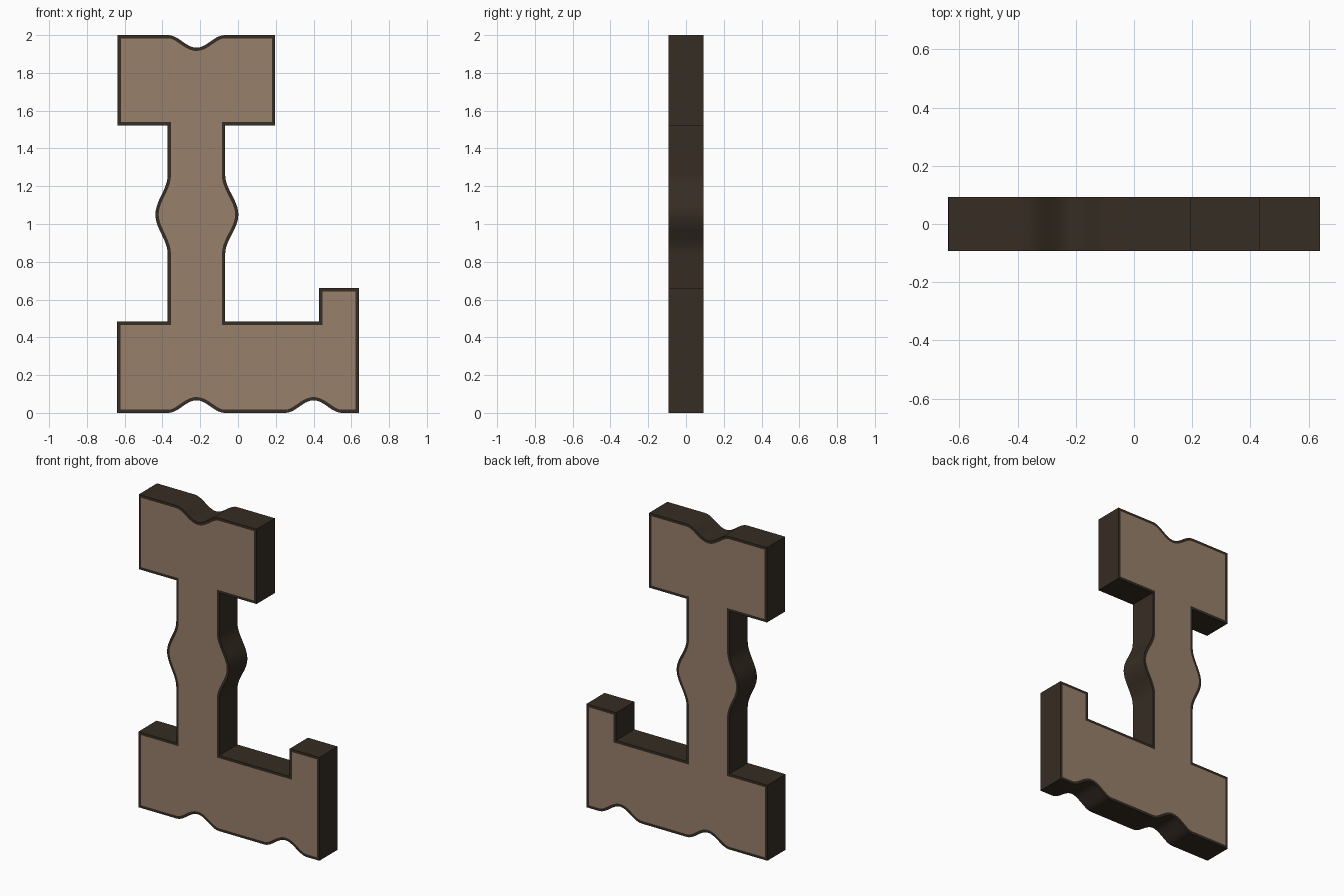
import bpy, bmesh, math

if "Cube" in bpy.data.objects:
    bpy.data.objects.remove(bpy.data.objects["Cube"])

HALF_DEPTH = 0.092
RIM = 0.017


def material(name, color):
    m = bpy.data.materials.new(name)
    m.diffuse_color = (*color, 1.0)
    m.use_nodes = True
    m.node_tree.nodes["Principled BSDF"].inputs["Base Color"].default_value = m.diffuse_color
    return m


def wave(p0, p1, height, steps=20):
    """Soft bump between two points, displaced to the left of travel."""
    dx, dz = p1[0] - p0[0], p1[1] - p0[1]
    length = math.hypot(dx, dz)
    nx, nz = -dz / length, dx / length
    pts = []
    for i in range(steps + 1):
        t = i / steps
        h = height * (1 - math.cos(2 * math.pi * t)) / 2
        pts.append((p0[0] + dx * t + nx * h, p0[1] + dz * t + nz * h))
    return pts


# Outline in x/z, counter-clockwise from the lower left corner
outline = [(-0.64, 0.0)]
outline += wave((-0.37, 0.0), (-0.07, 0.0), 0.067)       # foot notches
outline += wave((0.25, 0.0), (0.55, 0.0), 0.067)
outline += [(0.64, 0.0), (0.64, 0.66), (0.43, 0.66), (0.43, 0.483), (-0.068, 0.483)]
outline += wave((-0.068, 0.84), (-0.068, 1.26), -0.07)   # stem bulge, right
outline += [(-0.068, 1.522), (0.196, 1.522), (0.196, 2.0)]
outline += wave((-0.07, 2.0), (-0.37, 2.0), 0.067)       # head notch
outline += [(-0.637, 2.0), (-0.637, 1.522), (-0.372, 1.522)]
outline += wave((-0.372, 1.26), (-0.372, 0.84), -0.065)  # stem bulge, left
outline += [(-0.372, 0.483), (-0.64, 0.483)]

# Slab with dark edges
bm = bmesh.new()
front = bm.faces.new([bm.verts.new((x, -HALF_DEPTH, z)) for x, z in outline])
ext = bmesh.ops.extrude_face_region(bm, geom=[front], use_keep_orig=True)
moved = [g for g in ext["geom"] if isinstance(g, bmesh.types.BMVert)]
bmesh.ops.translate(bm, verts=moved, vec=(0, 2 * HALF_DEPTH, 0))
bmesh.ops.recalc_face_normals(bm, faces=bm.faces)

# Tan panels inset on front and back, leaving a dark rim
panels = [f for f in bm.faces if len(f.verts) > 4]
bmesh.ops.inset_individual(bm, faces=panels, thickness=RIM, use_even_offset=True)
for f in bm.faces:
    f.smooth = True
    f.material_index = 1 if len(f.verts) > 4 else 0

mesh = bpy.data.meshes.new("notched_slab")
bm.to_mesh(mesh)
bm.free()
mesh.materials.append(material("dark brown edge", (0.037, 0.026, 0.017)))
mesh.materials.append(material("tan face", (0.31, 0.215, 0.145)))
mesh.set_sharp_from_angle(angle=math.radians(35))
slab = bpy.data.objects.new("notched_slab", mesh)
bpy.context.collection.objects.link(slab)
